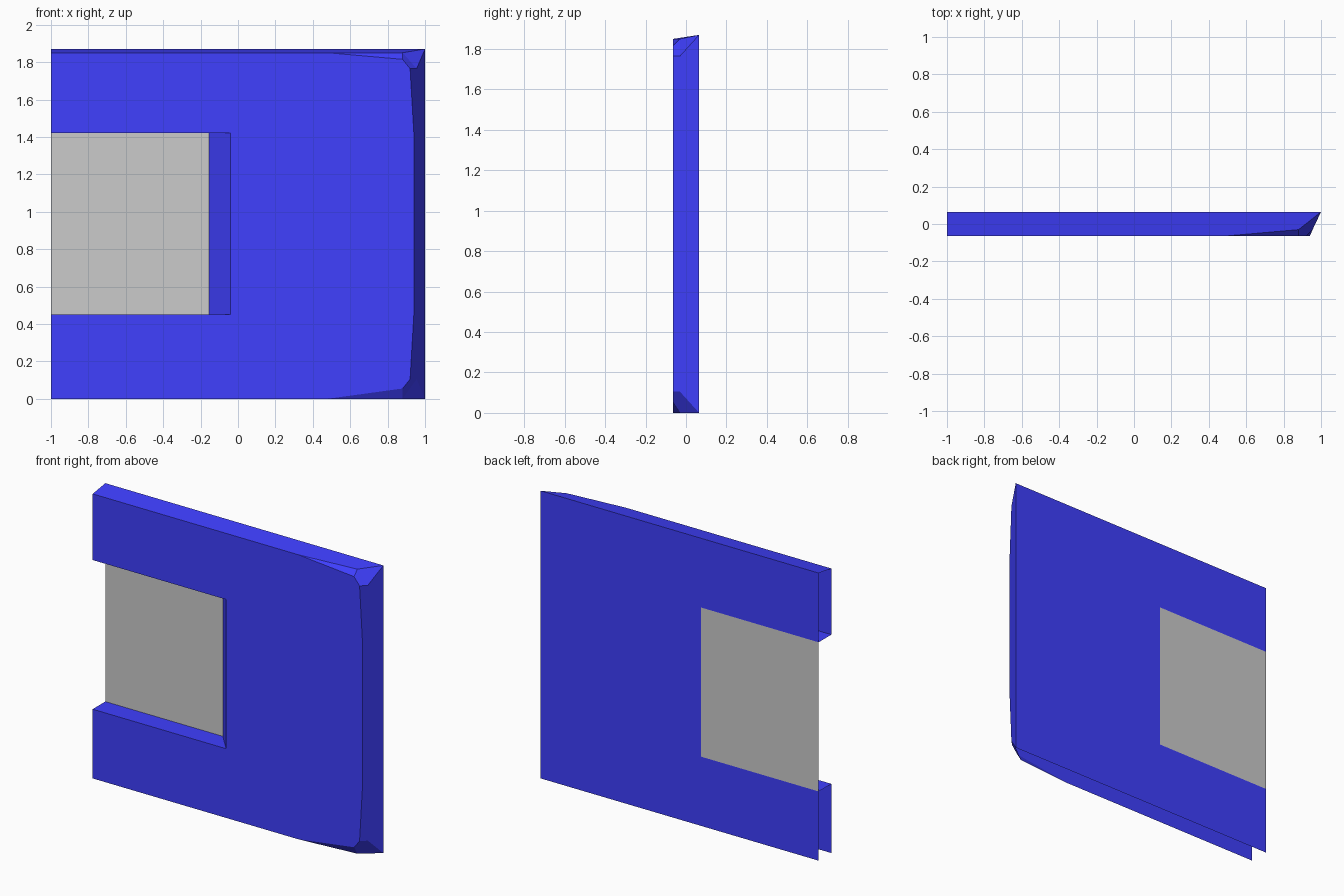
import bpy, bmesh

if "Cube" in bpy.data.objects:
    bpy.data.objects.remove(bpy.data.objects["Cube"])

H = 1.87            # overall height
F, B = -0.065, 0.065  # front and back planes
M = -0.03           # middle depth of the corner chamfers
Z0, Z1 = 0.45, 1.42   # window opening


def make_object(name, faces, color=None):
    """Build a mesh from polygons given as point lists, welding shared points."""
    bm = bmesh.new()
    for pts in faces:
        bm.faces.new([bm.verts.new(p) for p in pts])
    bmesh.ops.remove_doubles(bm, verts=bm.verts, dist=0.0005)
    bmesh.ops.recalc_face_normals(bm, faces=bm.faces)
    bm.faces.ensure_lookup_table()
    if bm.faces[0].normal.y > 0:
        bmesh.ops.reverse_faces(bm, faces=bm.faces)
    mesh = bpy.data.meshes.new(name)
    bm.to_mesh(mesh)
    bm.free()
    obj = bpy.data.objects.new(name, mesh)
    bpy.context.collection.objects.link(obj)
    if color:
        mat = bpy.data.materials.new(name + "_paint")
        mat.diffuse_color = color
        mat.use_nodes = True
        mat.node_tree.nodes["Principled BSDF"].inputs["Base Color"].default_value = mat.diffuse_color
        mesh.materials.append(mat)
    return obj


def corner(edge_z, back_z, s):
    """Points of one chamfered corner; s is the direction towards the middle."""
    return dict(
        end=(-1, F, edge_z), start=(0.48, F, edge_z),
        front=(0.88, F, back_z + s * 0.055), side=(0.92, F, back_z + s * 0.105),
        ridge=(0.88, M, edge_z), flank=(0.955, M, back_z + s * 0.105),
        tip=(1, B, back_z), rear=(-1, B, back_z))


lo = corner(0, 0, 1)
hi = corner(1.85, H, -1)
mid_lo, mid_hi = (0.94, F, Z0), (0.94, F, Z1)

# Window opening: front edge and narrower rear edge
wf = [(-1, F, Z0), (-0.04, F, Z0), (-0.04, F, Z1), (-1, F, Z1)]
wb = [(-1, B, Z0), (-0.155, B, Z0), (-0.155, B, Z1), (-1, B, Z1)]

# Front skin and rear skin, both notched by the window
faces = [
    [lo["end"], lo["start"], lo["front"], lo["side"], mid_lo, mid_hi,
     hi["side"], hi["front"], hi["start"], hi["end"], wf[3], wf[2], wf[1], wf[0]],
    [lo["rear"], wb[0], wb[1], wb[2], wb[3], hi["rear"], hi["tip"], lo["tip"]],
]
# Sloping right edge
faces.append([mid_lo, lo["side"], lo["flank"], lo["tip"],
              hi["tip"], hi["flank"], hi["side"], mid_hi])
# Top edge (bottom and left end stay open)
faces.append([hi["end"], hi["start"], hi["ridge"], hi["tip"], hi["rear"]])
# Chamfered corners
for c in (lo, hi):
    faces.append([c["start"], c["front"], c["ridge"]])
    faces.append([c["front"], c["side"], c["flank"], c["ridge"]])
    faces.append([c["ridge"], c["flank"], c["tip"]])
# Window reveals
for i in range(3):
    faces.append([wf[i], wf[i + 1], wb[i + 1], wb[i]])

make_object("door_panel", faces, (0.05, 0.05, 1.0, 1.0))

# Window pane at the rear of the opening
make_object("window_pane", [wb])
